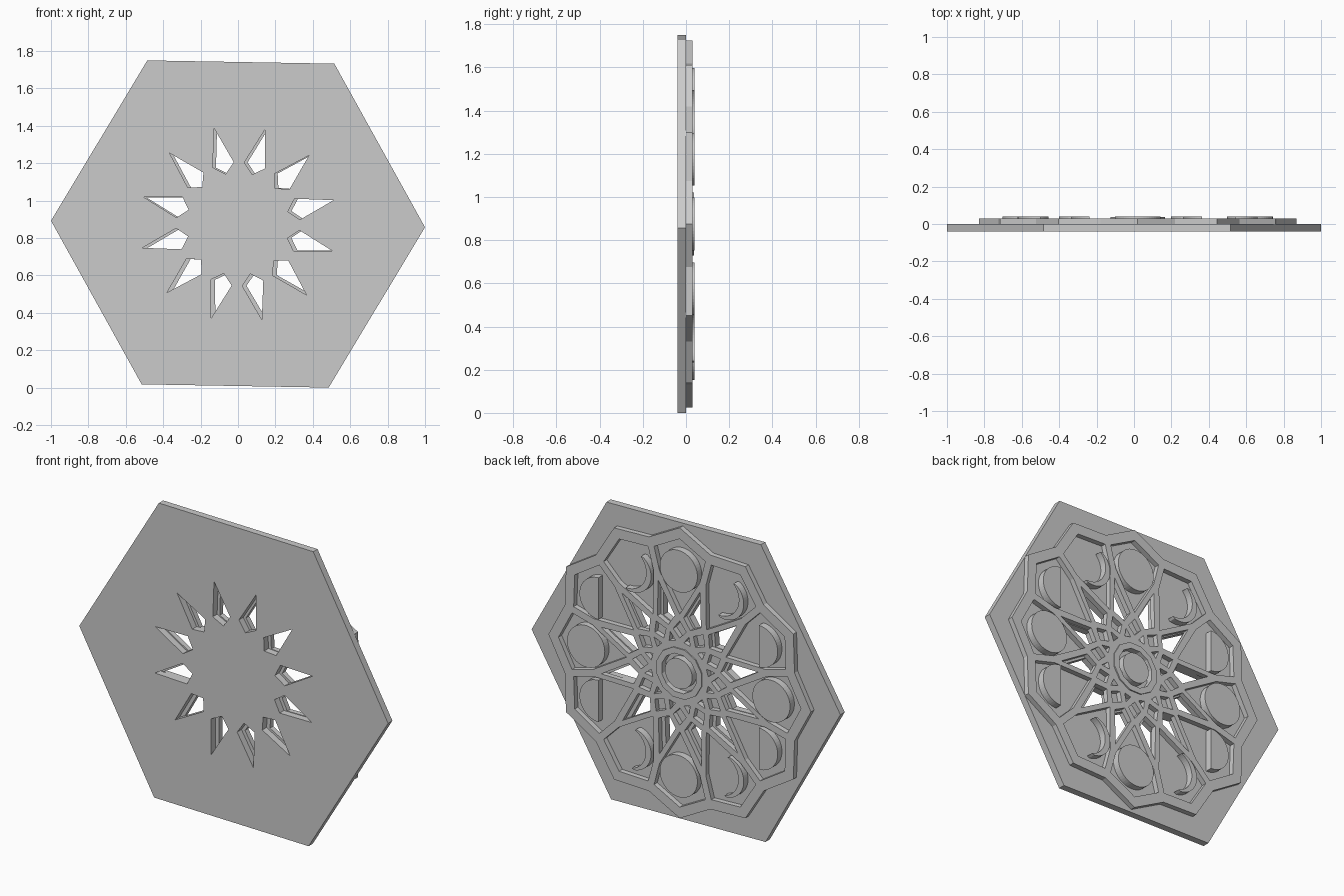
import bpy, bmesh
from math import cos, sin, radians, pi

if "Cube" in bpy.data.objects:
    bpy.data.objects.remove(bpy.data.objects["Cube"])

grey = bpy.data.materials.new("stone_grey")
grey.diffuse_color = (0.6, 0.6, 0.6, 1)
grey.use_nodes = True
grey.node_tree.nodes["Principled BSDF"].inputs["Base Color"].default_value = grey.diffuse_color

PLATE_C = (0.0, 0.875)    # centre of the hexagonal plate (x, z)
ROSE_C = (0.02, 0.875)    # centre of the rosette (x, z)


def place(points, centre, angle=0.0):
    """Rotate points given in a radial frame, then move them to a centre."""
    c, s = cos(radians(angle)), sin(radians(angle))
    return [(centre[0] + u * c - v * s, centre[1] + u * s + v * c) for u, v in points]


def arc(r, a0, a1, n):
    return [(r * cos(radians(a0 + (a1 - a0) * i / n)),
             r * sin(radians(a0 + (a1 - a0) * i / n))) for i in range(n + 1)]


def circle(r, n):
    return arc(r, 0, 360, n)[:-1]


def mirrored(half):
    """Close an outline whose first and last points lie on the axis."""
    return half + [(u, -v) for u, v in half[-2:0:-1]]


def around(points, centre, start):
    return [place(points, centre, start + 30 * k) for k in range(12)]


def prism(name, outlines, y0, y1):
    """Extrude filled outlines (inner ones become holes) from y0 to y1."""
    cu = bpy.data.curves.new(name, 'CURVE')
    cu.dimensions = '2D'
    cu.fill_mode = 'BOTH'
    cu.extrude = (y1 - y0) / 2
    for pts in outlines:
        sp = cu.splines.new('POLY')
        sp.points.add(len(pts) - 1)
        for p, (x, z) in zip(sp.points, pts):
            p.co = (x, z, 0, 1)
        sp.use_cyclic_u = True
        sp.use_smooth = False
    tmp = bpy.data.objects.new(name + "_outline", cu)
    bpy.context.collection.objects.link(tmp)
    bpy.context.view_layer.update()
    dg = bpy.context.evaluated_depsgraph_get()
    me = bpy.data.meshes.new_from_object(tmp.evaluated_get(dg))
    bpy.data.objects.remove(tmp)
    me.name = name
    bm = bmesh.new()
    bm.from_mesh(me)
    bmesh.ops.remove_doubles(bm, verts=bm.verts, dist=1e-5)
    for v in bm.verts:
        x, z, d = v.co
        v.co = (x, (y0 + y1) / 2 - d, z)
    bmesh.ops.recalc_face_normals(bm, faces=bm.faces)
    for f in bm.faces:
        f.smooth = False
        f.material_index = 0
    bm.to_mesh(me)
    bm.free()
    me.materials.clear()
    me.materials.append(grey)
    ob = bpy.data.objects.new(name, me)
    bpy.context.collection.objects.link(ob)
    return ob


# Cell outlines in a radial frame
kite = mirrored([(0.527, 0), (0.326, 0.058), (0.275, 0)])
petal = mirrored([(0.785, 0), (0.697, 0.166), (0.565, 0.131), (0.345, 0)])
small_diamond = mirrored([(0.305, 0), (0.25, 0.042), (0.205, 0)])
small_triangle = [(0.235, 0), (0.185, 0.021), (0.185, -0.021)]

# Hexagonal back plate with twelve kite openings
prism("hexagon_plate",
      [place(circle(1.0, 6), PLATE_C, -1)] + around(kite, PLATE_C, 14),
      -0.04, 0.0)

# Rosette lattice: scalloped outline, with petal, kite and small cells cut out
rim = []
for k in range(12):
    rim += place([(0.85, 0)], ROSE_C, 30 * k) + place([(0.77, 0)], ROSE_C, 30 * k + 15)
prism("rosette_lattice",
      [rim] + around(petal, ROSE_C, 0) + around(kite, ROSE_C, 14.5)
      + around(small_diamond, ROSE_C, 0) + around(small_triangle, ROSE_C, 15)
      + [place(circle(0.115, 12), ROSE_C, 15)],
      0.0, 0.03)

# Central ring and boss
prism("centre_ring",
      [place(circle(0.15, 12), ROSE_C, 15), place(circle(0.115, 12), ROSE_C, 15)],
      0.03, 0.037)
prism("centre_boss", [place(circle(0.088, 48), ROSE_C)], 0.0, 0.04)

# Moon-phase reliefs, one inside each petal
MOON_R = 0.122


def moon_centre(angle):
    return place([(0.6, 0)], ROSE_C, angle)[0]


half = arc(MOON_R, -90, 90, 24)
crescent = arc(MOON_R, -80, 80, 24) + [(u - 0.035, v) for u, v in
                                       arc(MOON_R, 70, -70, 24)]
prism("full_moons", [place(circle(MOON_R, 48), moon_centre(a)) for a in (0, 90, 180, 270)],
      0.0, 0.04)
prism("half_moons", [place(half, moon_centre(a), 0 if cos(radians(a)) > 0 else 180)
                     for a in (30, 150, 210, 330)], 0.0, 0.04)
prism("crescent_moons", [place(crescent, moon_centre(a), 205 if a < 180 else 185)
                         for a in (60, 120, 240, 300)], 0.0, 0.04)
